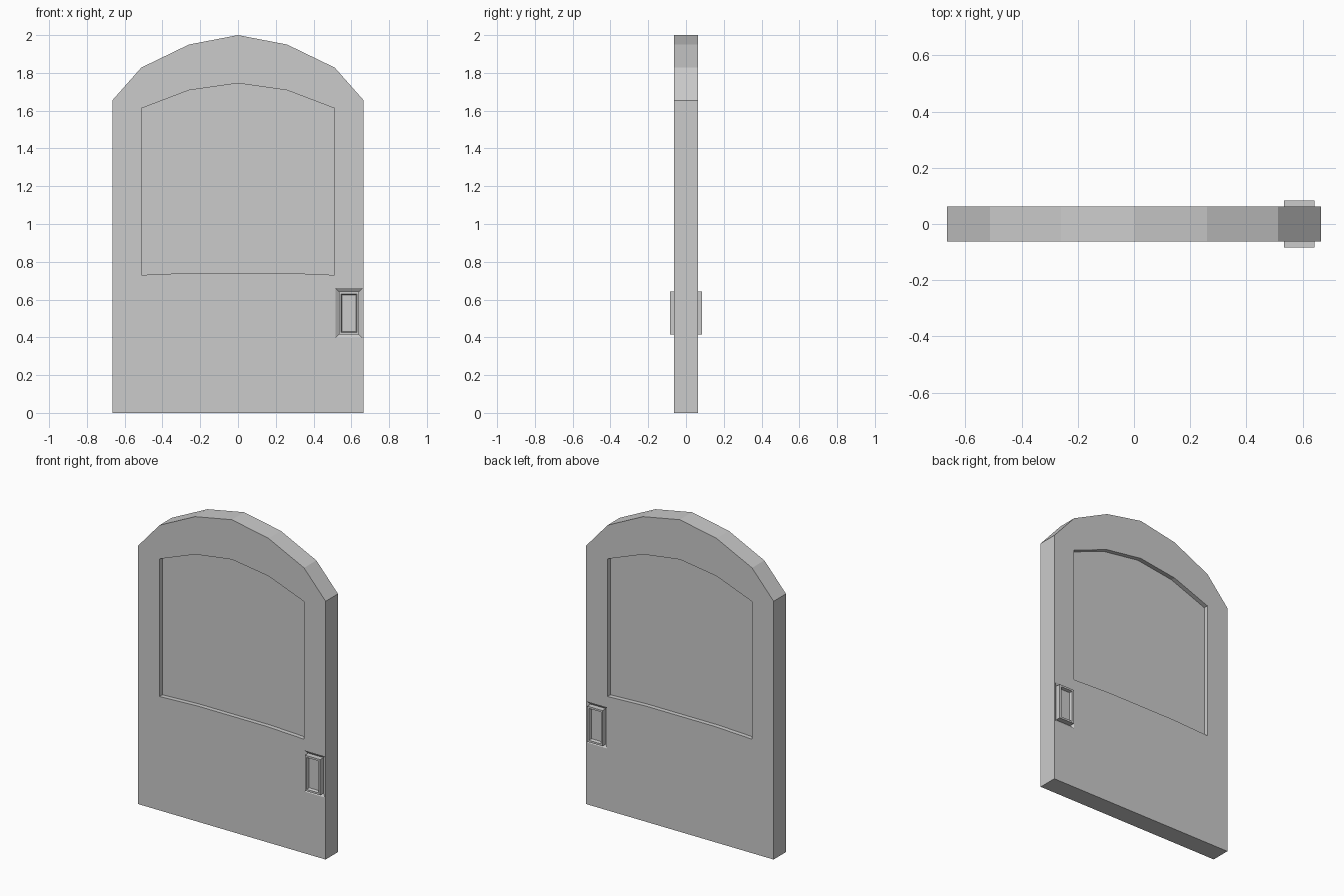
import bpy, bmesh, math

if "Cube" in bpy.data.objects:
    bpy.data.objects.remove(bpy.data.objects["Cube"])

HALF = 0.0625  # half the door thickness


def mirrored(right):
    """Close a profile from its right half (bottom to top), mirrored in x."""
    return right + [(-x, z) for x, z in reversed(right) if x > 0]


def slab(name, outlines, half):
    """Flat plate standing in the xz plane; extra outlines become holes."""
    cu = bpy.data.curves.new(name, 'CURVE')
    cu.dimensions = '2D'
    cu.fill_mode = 'BOTH'
    cu.extrude = half
    for pts in outlines:
        sp = cu.splines.new('POLY')
        sp.points.add(len(pts) - 1)
        for p, (x, z) in zip(sp.points, pts):
            p.co = (x, z, 0, 1)
        sp.use_cyclic_u = True
        sp.use_smooth = False
    ob = bpy.data.objects.new(name, cu)
    bpy.context.collection.objects.link(ob)
    ob.rotation_euler.x = math.pi / 2
    bpy.ops.object.select_all(action='DESELECT')
    ob.select_set(True)
    bpy.context.view_layer.objects.active = ob
    bpy.ops.object.convert(target='MESH')
    return ob


def rect(cx, cz, w, h):
    return [(cx - w, cz - h), (cx + w, cz - h), (cx + w, cz + h), (cx - w, cz + h)]


def stepped_plate(name, cx, cz, rings, side):
    """Concentric rectangles (half width, half height, depth) lofted and capped."""
    bm = bmesh.new()
    loops = [[bm.verts.new((x, side * y, z)) for x, z in rect(cx, cz, w, h)]
             for w, h, y in rings]
    for a, b in zip(loops, loops[1:]):
        for i in range(4):
            j = (i + 1) % 4
            f = [a[i], a[j], b[j], b[i]]
            bm.faces.new(f if side < 0 else f[::-1])
    bm.faces.new(loops[-1] if side < 0 else loops[-1][::-1])
    me = bpy.data.meshes.new(name)
    bm.to_mesh(me)
    bm.free()
    ob = bpy.data.objects.new(name, me)
    bpy.context.collection.objects.link(ob)


# Arched door leaf with window and handle openings
door = mirrored([(0.665, 0), (0.665, 1.655), (0.512, 1.828), (0.26, 1.95), (0, 2.0)])
window = mirrored([(0.512, 0.73), (0.512, 1.612), (0.26, 1.708), (0, 1.745)])
window += [(-0.25, 0.741), (0.25, 0.741)]
hx, hz = 0.5875, 0.528
slab("door_leaf", [door, window, rect(hx, hz, 0.072, 0.132)], HALF)

# Recessed panel filling the window opening
slab("window_panel", [window], 0.034)

# Handle on both faces: sloped pocket, raised frame, sunken centre
rings = [(0.072, 0.132, HALF), (0.054, 0.114, 0.050), (0.054, 0.114, 0.084),
         (0.042, 0.102, 0.084), (0.037, 0.097, 0.066)]
for label, side in (("front_handle", -1), ("back_handle", 1)):
    stepped_plate(label, hx, hz, rings, side)
